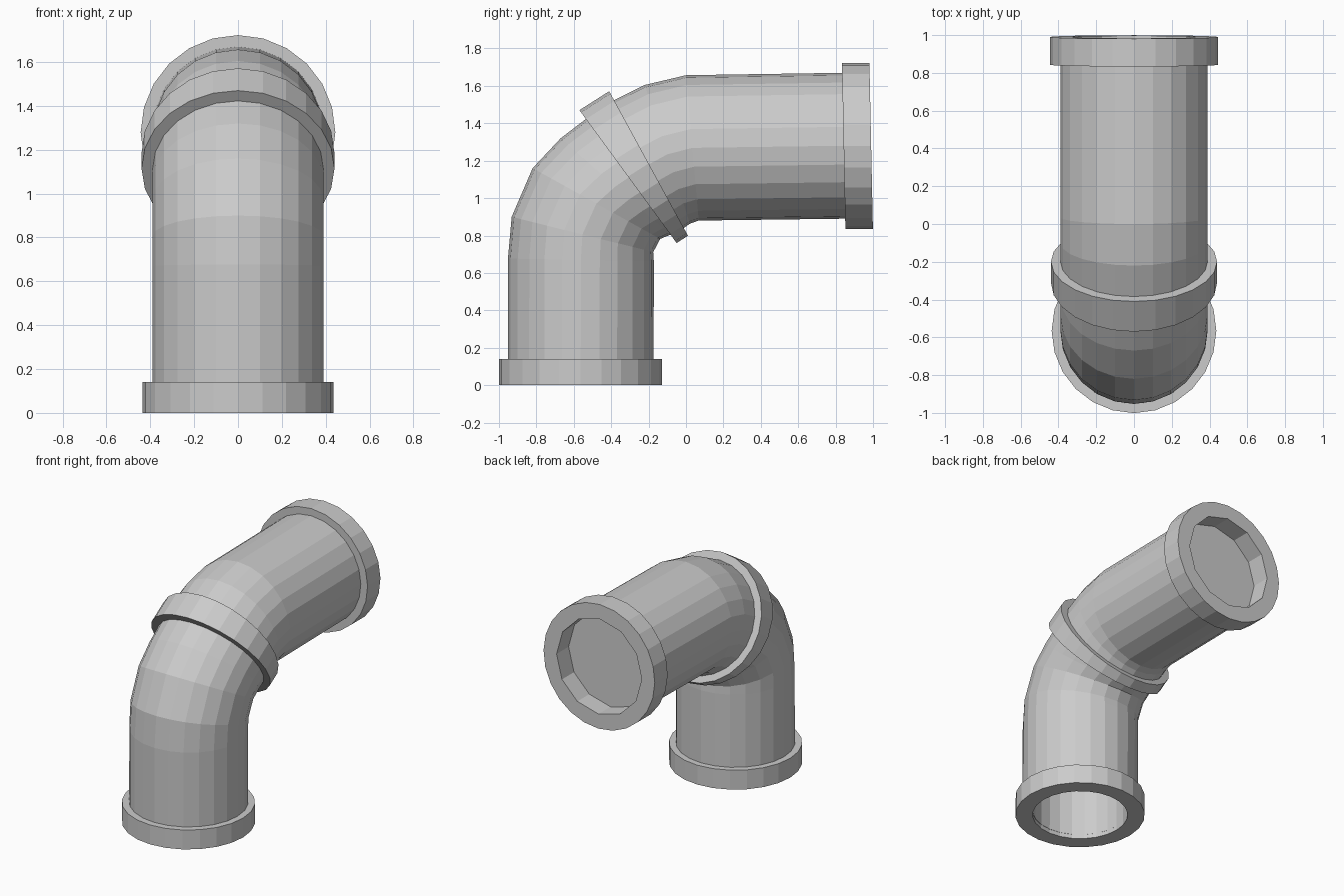
import bpy, bmesh
from math import sin, cos, pi, radians

if "Cube" in bpy.data.objects:
    bpy.data.objects.remove(bpy.data.objects["Cube"])

N = 24


def ring(y, z, turn, r, coarse=False):
    """Circle across the pipe; turn is the pipe's lean from vertical toward +y."""
    a = radians(turn)
    pts = []
    for i in range(N):
        t = 2 * pi * i / N
        k = r * (cos(2 * pi / N) if coarse and i % 2 else 1)  # 12-sided bore
        pts.append((k * cos(t), y - k * sin(t) * cos(a), z + k * sin(t) * sin(a)))
    return pts


def loft(name, rings, closed=True):
    """Skin between rings, either looping back to the first or capped."""
    bm = bmesh.new()
    vs = [[bm.verts.new(p) for p in r] for r in rings]
    for k in range(len(vs) if closed else len(vs) - 1):
        a, b = vs[k], vs[(k + 1) % len(vs)]
        for i in range(N):
            j = (i + 1) % N
            bm.faces.new((a[i], a[j], b[j], b[i]))
    if not closed:
        bm.faces.new(vs[0])
        bm.faces.new(vs[-1])
    bmesh.ops.recalc_face_normals(bm, faces=bm.faces)
    me = bpy.data.meshes.new(name)
    bm.to_mesh(me)
    bm.free()
    ob = bpy.data.objects.new(name, me)
    bpy.context.collection.objects.link(ob)
    return ob


R = 0.39
# Bend stations: outer-edge point (y, z) and turn angle
outer = [(-0.932, 0.90, 14), (-0.82, 1.16, 29), (-0.67, 1.32, 41.5),
         (-0.50, 1.45, 54), (-0.40, 1.515, 61), (-0.22, 1.605, 72), (0.0, 1.657, 85)]
path = [(-0.563, 0.03, 0), (-0.562, 0.67, 1)]
path += [(y + R * cos(radians(a)), z - R * sin(radians(a)), a) for y, z, a in outer]
path += [(0.85, 1.28, 88.8)]

# Hollow elbow pipe
loft("elbow_pipe", [ring(*p, R) for p in path] + [ring(*p, 0.32) for p in reversed(path)])


def collar(name, start, end, r, bore, coarse=False):
    loft(name, [ring(*start, r), ring(*end, r),
                ring(*end, bore, coarse), ring(*start, bore, coarse)])


# End flanges and the wedge-shaped middle collar
collar("bottom_flange", (-0.565, 0, 0), (-0.565, 0.14, 0), 0.436, 0.32)
collar("middle_collar", (-0.31, 1.115, 53.8), (-0.20, 1.185, 61.4), 0.44, 0.37)
collar("back_flange", (0.843, 1.279, 88.8), (0.99, 1.279, 88.8), 0.444, 0.34, True)

# Floor of the recess at the back end
loft("recess_floor", [ring(0.825, 1.28, 88.8, 0.36), ring(0.853, 1.28, 88.8, 0.36)], False)
